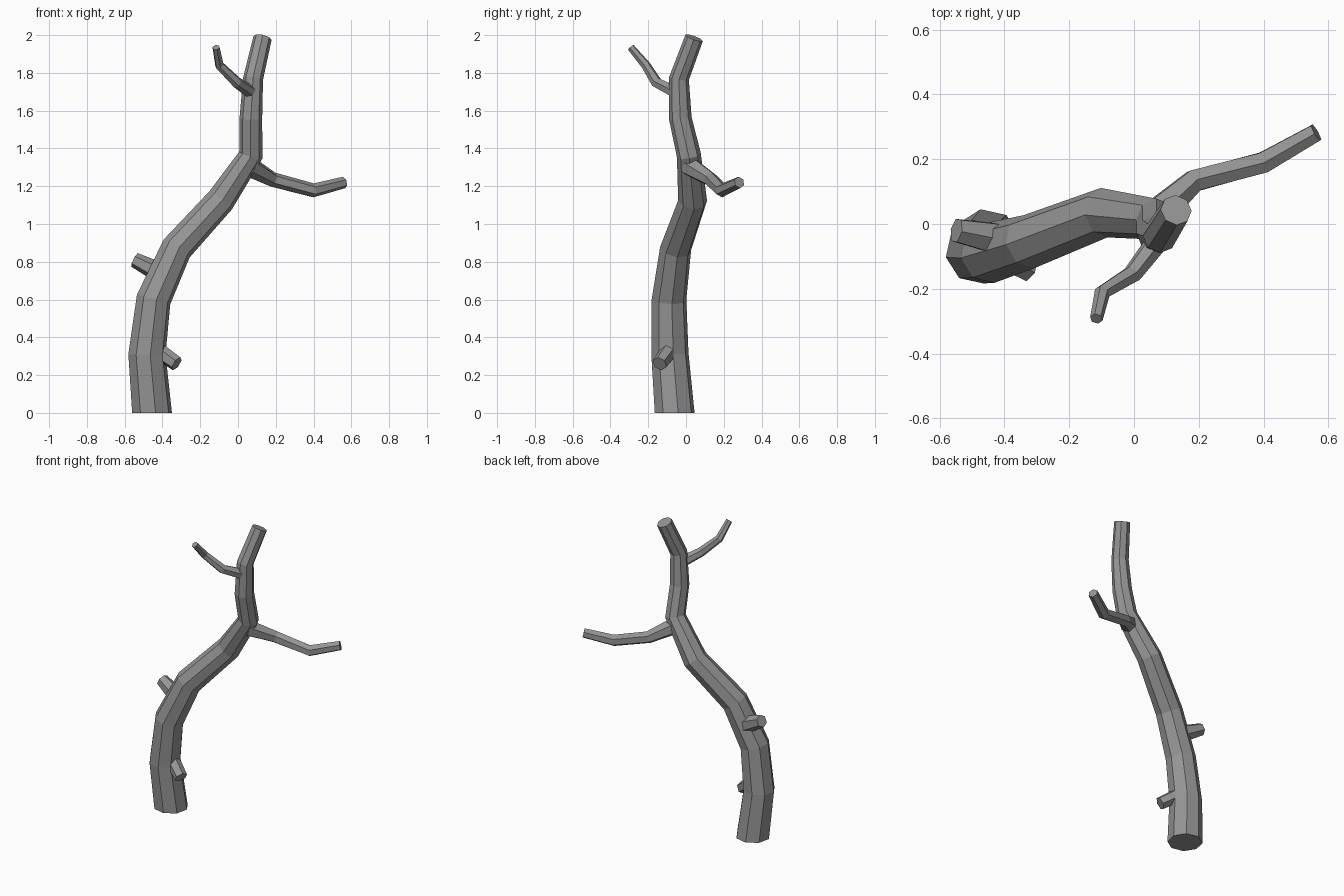
import bpy, bmesh, math
from mathutils import Vector

cube = bpy.data.objects.get("Cube")
if cube:
    bpy.data.objects.remove(cube, do_unlink=True)

bark = bpy.data.materials.new("grey_bark")
bark.use_nodes = True
colour = (0.3, 0.3, 0.3, 1)
bark.diffuse_color = colour
bark.node_tree.nodes["Principled BSDF"].inputs["Base Color"].default_value = colour


def limb(name, sides, stations, phase=0, start=None):
    """Faceted tapering tube through (x, y, z, radius) stations, capped at both ends."""
    points = [Vector(s[:3]) for s in stations]
    steps = [(b - a).normalized() for a, b in zip(points, points[1:])]
    tangents = [Vector(start) if start else steps[0]]
    tangents += [(a + b).normalized() for a, b in zip(steps, steps[1:])] + [steps[-1]]
    bm = bmesh.new()
    rings = []
    # Carry one side vector along the path so the facets do not twist
    side = Vector((1, 0, 0)) if abs(tangents[0].x) < 0.7 else Vector((0, 0, 1))
    for point, tangent, station in zip(points, tangents, stations):
        side = (side - tangent * side.dot(tangent)).normalized()
        other = tangent.cross(side)
        ring = []
        for i in range(sides):
            a = math.radians(phase) + math.tau * i / sides
            offset = side * math.cos(a) + other * math.sin(a)
            ring.append(bm.verts.new(point + offset * station[3]))
        rings.append(ring)
    for low, high in zip(rings, rings[1:]):
        for i in range(sides):
            j = (i + 1) % sides
            bm.faces.new((low[i], low[j], high[j], high[i]))
    bm.faces.new(rings[0][::-1])
    bm.faces.new(rings[-1])
    bmesh.ops.recalc_face_normals(bm, faces=bm.faces)
    mesh = bpy.data.meshes.new(name)
    bm.to_mesh(mesh)
    bm.free()
    mesh.materials.append(bark)
    obj = bpy.data.objects.new(name, mesh)
    bpy.context.collection.objects.link(obj)
    return obj


# Curving trunk, standing flat on the ground
limb("trunk", 8, [
    (-.455, -.06, 0, .107), (-.482, -.085, .31, .1), (-.447, -.09, .6, .093),
    (-.325, -.055, .87, .084), (-.092, .035, 1.125, .077), (.068, .015, 1.365, .064),
    (.068, -.03, 1.56, .06), (.08, -.037, 1.77, .053), (.13, .043, 1.985, .049),
], phase=10, start=(0, 0, 1))

# Long side branch
limb("left_branch", 6, [
    (.06, .02, 1.305, .055), (.185, .133, 1.235, .039),
    (.4, .19, 1.178, .037), (.562, .282, 1.22, .031),
])

# Thin upper branch
limb("upper_branch", 6, [
    (.075, -.05, 1.695, .036), (-.005, -.155, 1.748, .03),
    (-.098, -.212, 1.84, .025), (-.116, -.292, 1.935, .02),
])

# Short broken stubs
limb("right_stub", 6, [(-.4, -.05, .735, .056), (-.548, -.02, .81, .04)])
limb("lower_stub", 6, [(-.43, -.085, .335, .045), (-.325, -.14, .26, .041)])
